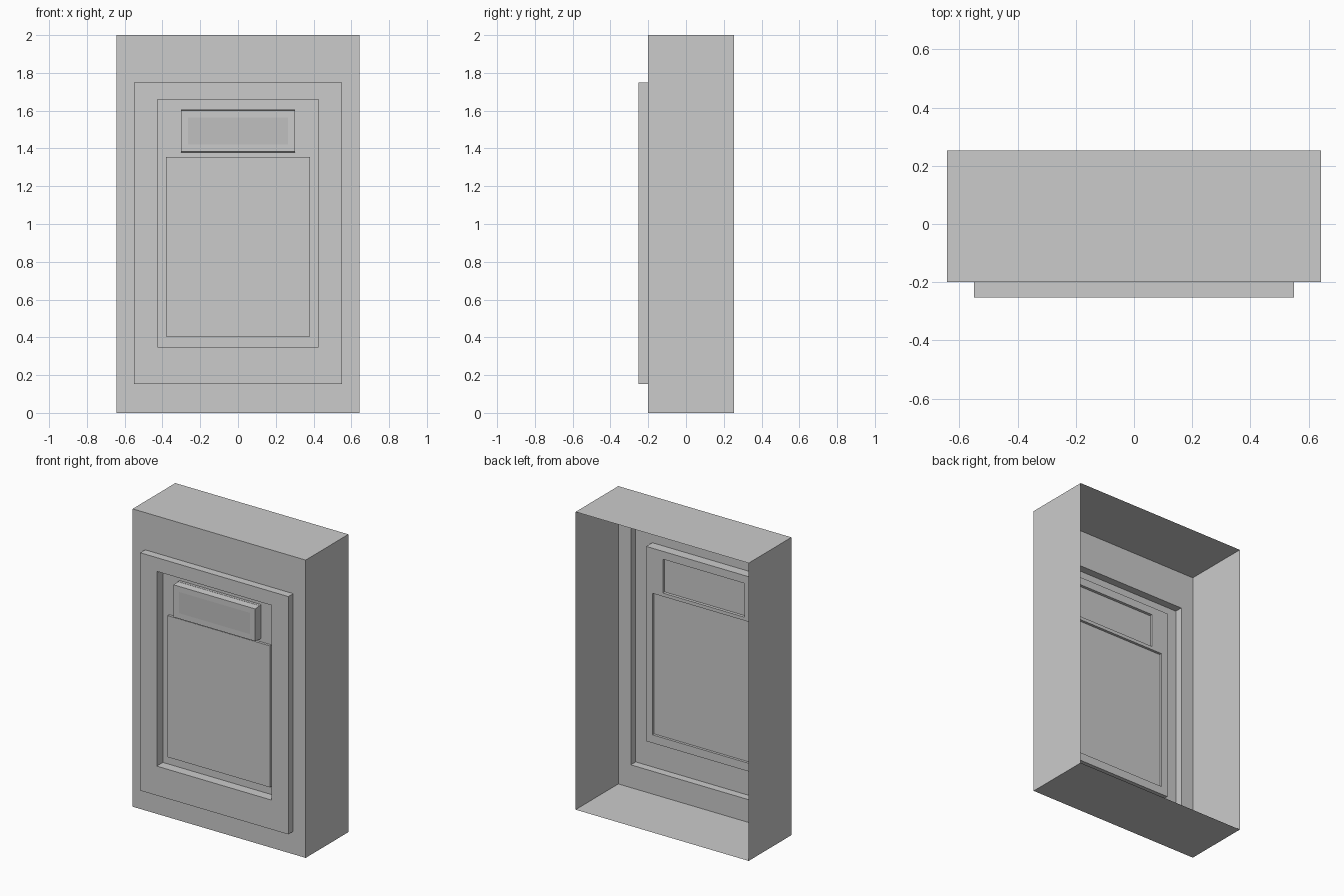
import bpy
import bmesh

cube = bpy.data.objects.get("Cube")
if cube:
    bpy.data.objects.remove(cube, do_unlink=True)


def make_material(name, value):
    mat = bpy.data.materials.new(name)
    mat.use_nodes = True
    colour = (value, value, value, 1)
    mat.diffuse_color = colour
    mat.node_tree.nodes["Principled BSDF"].inputs["Base Color"].default_value = colour
    return mat


grey = make_material("light grey", 0.6)
shade = make_material("soft grey", 0.53)

# Depths from the front to the open back
FRAME, BODY, BACK = -0.252, -0.2, 0.253
RECESS, POCKET = -0.187, -0.204

# Rectangles as half width, bottom, top
CASE = (0.643, 0, 2)
SURROUND = (0.55, 0.153, 1.75)
OPENING = (0.427, 0.35, 1.658)
DOOR = (0.38, 0.405, 1.355)
PULL = (0.303, 1.378, 1.605)
PULL_FRONT = (0.303, 1.383, 1.6)
PULL_INSET = (0.264, 1.42, 1.563)


def finish(name, bm):
    mesh = bpy.data.meshes.new(name)
    bm.to_mesh(mesh)
    bm.free()
    mesh.materials.append(grey)
    mesh.materials.append(shade)
    obj = bpy.data.objects.new(name, mesh)
    bpy.context.collection.objects.link(obj)


def stepped_shell(name, steps, cap=False, cap_material=0):
    """Join rectangles at given depths into a stepped, front-facing sheet."""
    bm = bmesh.new()
    previous = None
    for (w, low, high), y in steps:
        corners = ((-w, low), (w, low), (w, high), (-w, high))
        loop = [bm.verts.new((x, y, z)) for x, z in corners]
        if previous:
            for i in range(4):
                j = (i + 1) % 4
                bm.faces.new((previous[i], previous[j], loop[j], loop[i]))
        previous = loop
    if cap:
        bm.faces.new(previous).material_index = cap_material
    finish(name, bm)


# Open-backed case with the raised surround and its inner reveal
stepped_shell("case_and_surround", [
    (CASE, BACK), (CASE, BODY), (SURROUND, BODY),
    (SURROUND, FRAME), (OPENING, FRAME), (OPENING, RECESS)])

# Recessed sheet with openings for the door and the pull
bm = bmesh.new()
xs = sorted(s * r[0] for r in (OPENING, DOOR, PULL) for s in (-1, 1))
zs = sorted(z for r in (OPENING, DOOR, PULL) for z in r[1:])
grid = [[bm.verts.new((x, RECESS, z)) for x in xs] for z in zs]
for k in range(len(zs) - 1):
    for i in range(len(xs) - 1):
        x, z = (xs[i] + xs[i + 1]) / 2, (zs[k] + zs[k + 1]) / 2
        if any(abs(x) < w and low < z < high for w, low, high in (DOOR, PULL)):
            continue
        bm.faces.new((grid[k][i], grid[k][i + 1],
                      grid[k + 1][i + 1], grid[k + 1][i]))
finish("recessed_panel", bm)

# Slightly raised door panel
stepped_shell("door_panel", [(DOOR, RECESS), (DOOR, POCKET)], cap=True)

# Shallow backing behind the pull, then the projecting pull block
stepped_shell("pull_backing", [(PULL, RECESS), (PULL, POCKET)], cap=True)
stepped_shell("pull_block", [(PULL, RECESS), (PULL_FRONT, FRAME + 0.002),
                             (PULL_INSET, FRAME + 0.002)],
              cap=True, cap_material=1)
